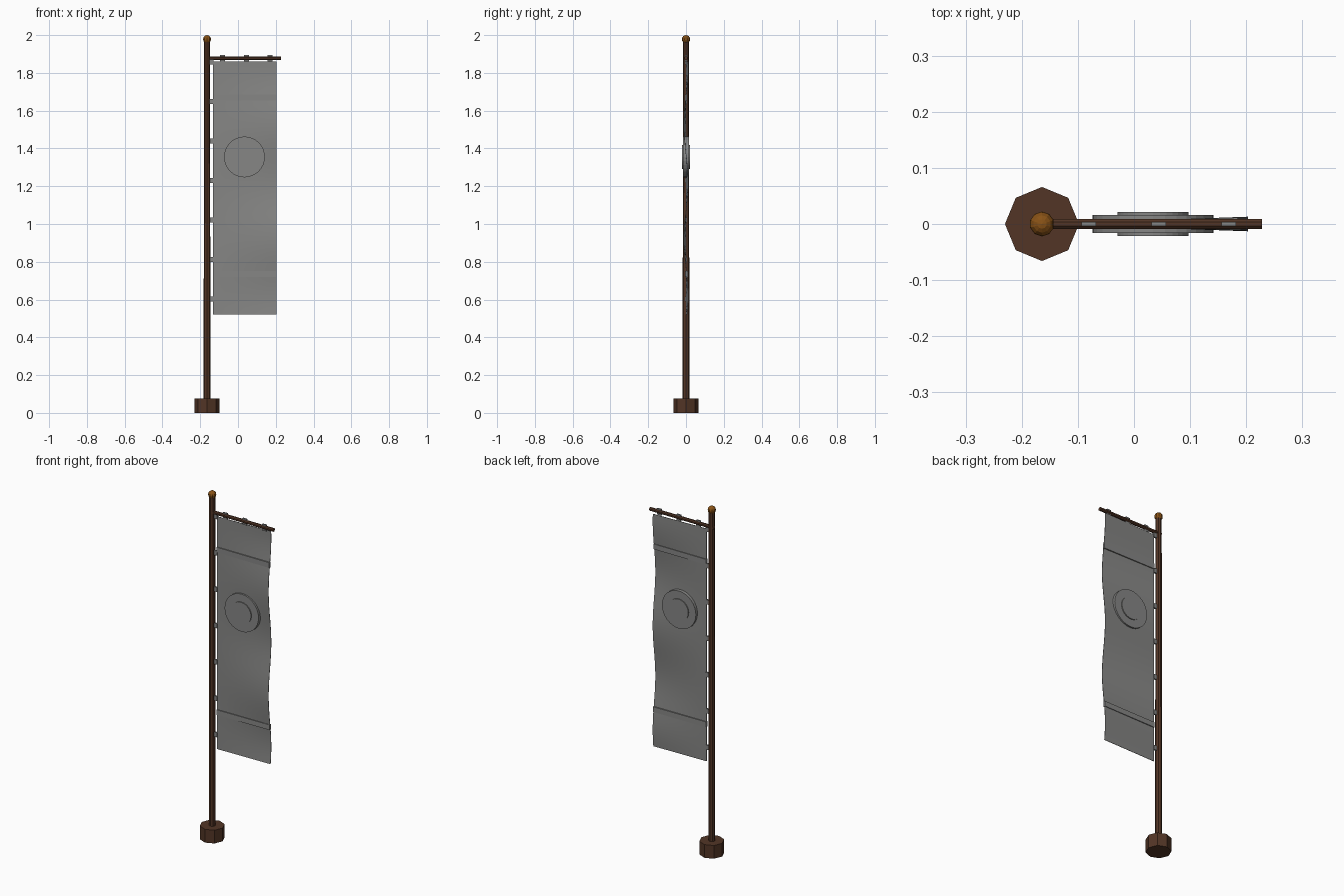
import bpy, bmesh, math
from mathutils import Matrix, Vector

if "Cube" in bpy.data.objects:
    bpy.data.objects.remove(bpy.data.objects["Cube"])


def material(name, rgb):
    m = bpy.data.materials.new(name)
    m.diffuse_color = (*rgb, 1)
    m.use_nodes = True
    m.node_tree.nodes["Principled BSDF"].inputs["Base Color"].default_value = m.diffuse_color
    return m


WOOD = material("dark wood", (0.085, 0.036, 0.019))
GOLD = material("amber", (0.25, 0.085, 0.008))
CLOTH = material("grey cloth", (0.24, 0.24, 0.235))

POLE_X = -0.164
LEFT, RIGHT, LOW, HIGH = -0.132, 0.203, 0.522, 1.86


def finish(name, bm, mat, smooth=False):
    bmesh.ops.recalc_face_normals(bm, faces=bm.faces)
    me = bpy.data.meshes.new(name)
    bm.to_mesh(me)
    bm.free()
    me.materials.append(mat)
    for p in me.polygons:
        p.use_smooth = smooth
    ob = bpy.data.objects.new(name, me)
    bpy.context.collection.objects.link(ob)
    return ob


def rod(name, mat, start, end, r1, r2, sides, turn=0.0):
    a, b = Vector(start), Vector(end)
    d = b - a
    rot = d.to_track_quat('Z', 'Y').to_matrix().to_4x4()
    bm = bmesh.new()
    bmesh.ops.create_cone(bm, cap_ends=True, segments=sides, radius1=r1, radius2=r2,
                          depth=d.length,
                          matrix=Matrix.Translation((a + b) / 2) @ rot @ Matrix.Rotation(turn, 4, 'Z'))
    return finish(name, bm, mat)


def box(name, mat, centre, size):
    bm = bmesh.new()
    bmesh.ops.create_cube(bm, size=1, matrix=Matrix.Translation(centre) @ Matrix.Diagonal((*size, 1)))
    return finish(name, bm, mat)


def wave(x, z):
    # ripple that grows from the pole to the free edge
    s = (x - LEFT) / (RIGHT - LEFT)
    return 0.012 * s * math.cos(2 * math.pi * (z - 1.22) / 0.6)


def sheet(name, z0, z1, nx, nz, thick, shape):
    bm = bmesh.new()
    rows = []
    for j in range(nz + 1):
        z = z0 + (z1 - z0) * j / nz
        xs = [LEFT + (RIGHT - LEFT) * i / nx for i in range(nx + 1)]
        rows.append([bm.verts.new((x, shape(x, z), z)) for x in xs])
    for a, b in zip(rows, rows[1:]):
        for i in range(nx):
            bm.faces.new((a[i], a[i + 1], b[i + 1], b[i]))
    ob = finish(name, bm, CLOTH, True)
    mod = ob.modifiers.new("thickness", 'SOLIDIFY')
    mod.thickness = thick
    mod.offset = 0
    bpy.context.view_layer.objects.active = ob
    ob.select_set(True)
    bpy.ops.object.modifier_apply(modifier=mod.name)
    bpy.ops.object.shade_smooth_by_angle(angle=math.radians(30))
    ob.select_set(False)


# Base, pole, crossbar
rod("base", WOOD, (POLE_X, 0, 0), (POLE_X, 0, 0.076), 0.066, 0.066, 8)
rod("pole", WOOD, (POLE_X, 0, 0.07), (POLE_X, 0, 1.965), 0.018, 0.016, 8)
rod("crossbar", WOOD, (-0.178, 0, 1.878), (0.228, 0, 1.878), 0.010, 0.010, 8, math.pi / 8)

# Ball on top of the pole
bm = bmesh.new()
bmesh.ops.create_uvsphere(bm, u_segments=10, v_segments=8, radius=0.022,
                          matrix=Matrix.Translation((POLE_X, 0, 1.978)))
finish("finial", bm, GOLD)

# Rippled banner and its two raised bands
sheet("banner", LOW, HIGH, 8, 40, 0.002, wave)
for name, z in (("lower_band", 0.735), ("upper_band", 1.67)):
    sheet(name, z - 0.015, z + 0.015, 8, 1, 0.012, lambda x, _, z=z: wave(x, z))

# Stepped round emblem on both faces
for side, y in (("front", -1), ("back", 1)):
    for part, r, depth in (("disc", 0.108, 0.016), ("boss", 0.063, 0.021)):
        rod(f"{side}_{part}", CLOTH, (0.034, 0, 1.355), (0.034, y * depth, 1.355), r, r, 32)

# Cloth loops along the pole and the crossbar
for i in range(7):
    box("pole_loop", CLOTH, (-0.142, 0, 1.858 - i * 0.209), (0.026, 0.010, 0.026))
for x in (-0.081, 0.044, 0.169):
    box("crossbar_loop", CLOTH, (x, 0, 1.877), (0.026, 0.008, 0.036))
